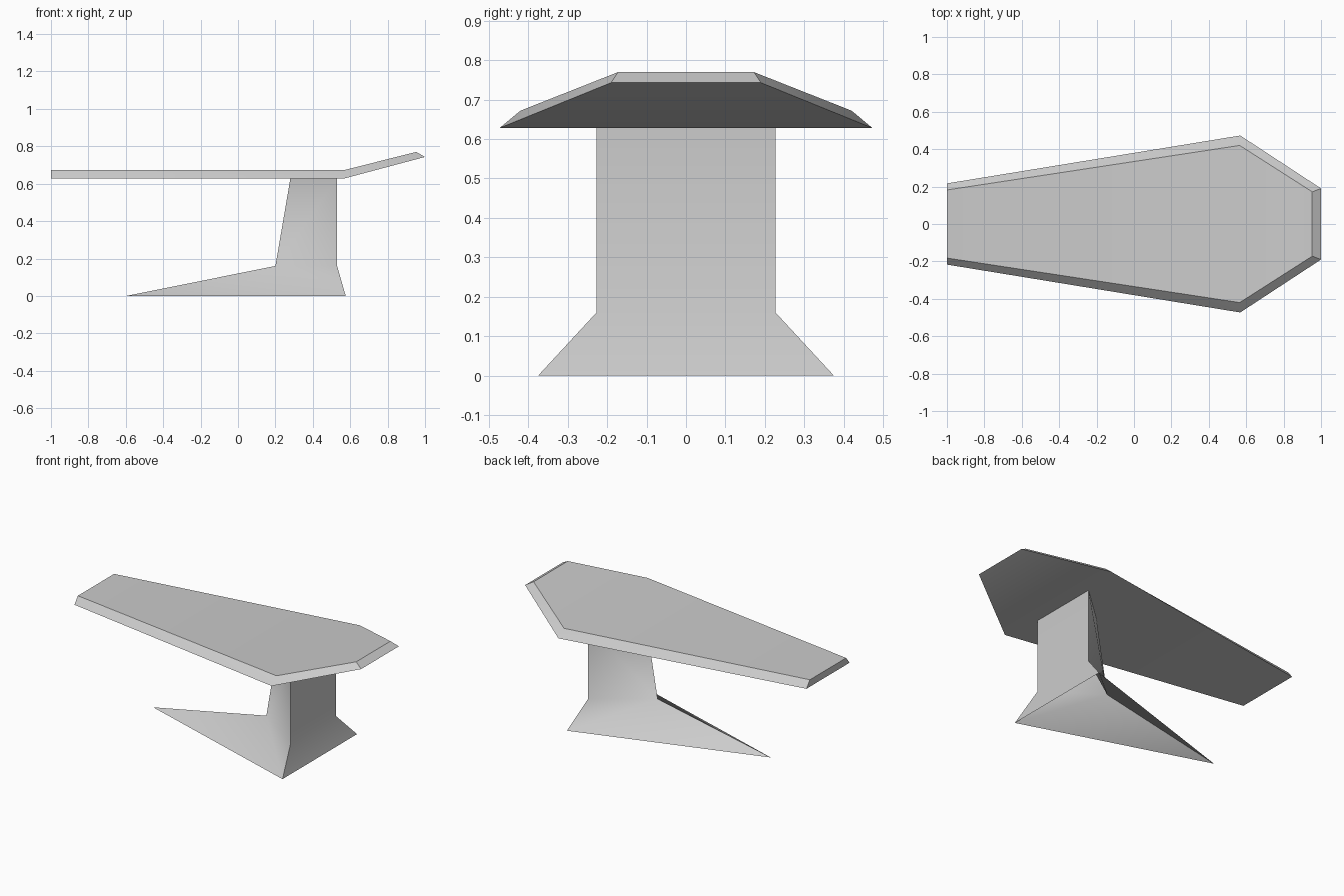
import bpy, bmesh, math

if "Cube" in bpy.data.objects:
    bpy.data.objects.remove(bpy.data.objects["Cube"])

grey = bpy.data.materials.new("light_grey")
grey.diffuse_color = (0.6, 0.6, 0.6, 1)
grey.use_nodes = True
grey.node_tree.nodes["Principled BSDF"].inputs["Base Color"].default_value = grey.diffuse_color


def build(name, points, faces, angle):
    """Make a mesh part; faces are mirrored across y using the 'm' index offset."""
    mesh = bpy.data.meshes.new(name)
    mesh.from_pydata(points, [], faces)
    bm = bmesh.new()
    bm.from_mesh(mesh)
    bmesh.ops.recalc_face_normals(bm, faces=bm.faces)
    bm.to_mesh(mesh)
    bm.free()
    mesh.materials.append(grey)
    obj = bpy.data.objects.new(name, mesh)
    bpy.context.collection.objects.link(obj)
    bpy.context.view_layer.objects.active = obj
    obj.select_set(True)
    bpy.ops.object.shade_smooth_by_angle(angle=math.radians(angle))
    obj.select_set(False)
    return obj


# Table top: bevelled slab, widening and then bending upward at one end
# each station is x, half width, z for the lower and upper outline
lower = [(-1, 0.217, 0.628), (0.568, 0.473, 0.628), (1, 0.19, 0.743)]
upper = [(-1, 0.182, 0.672), (0.565, 0.42, 0.672), (0.953, 0.172, 0.77)]
points = []
for lo, up in zip(lower, upper):
    for (x, w, z), s in ((lo, -1), (lo, 1), (up, 1), (up, -1)):
        points.append((x, s * w, z))
faces = [(0, 1, 2, 3), (8, 9, 10, 11)]
for r in (0, 4):
    for k in range(4):
        n = (k + 1) % 4
        faces.append((r + k, r + n, r + 4 + n, r + 4 + k))
build("table_top", points, faces, 40)

# Pedestal: open triangular column flaring out to a long pointed foot
# each ring is pointed end x, flat end x, half width, z
rings = [(-0.598, 0.576, 0.375, 0), (0.2, 0.53, 0.227, 0.16), (0.28, 0.53, 0.227, 0.628)]
points = []
for tip, back, w, z in rings:
    points += [(tip, 0, z), (back, -w, z), (back, w, z)]
faces = [(1, 2, 5, 4), (4, 5, 8, 7)]
for side in (1, 2):
    faces += [(0, side, 3), (side, side + 3, 3), (3, side + 3, side + 6, 6)]
build("pedestal", points, faces, 30)
